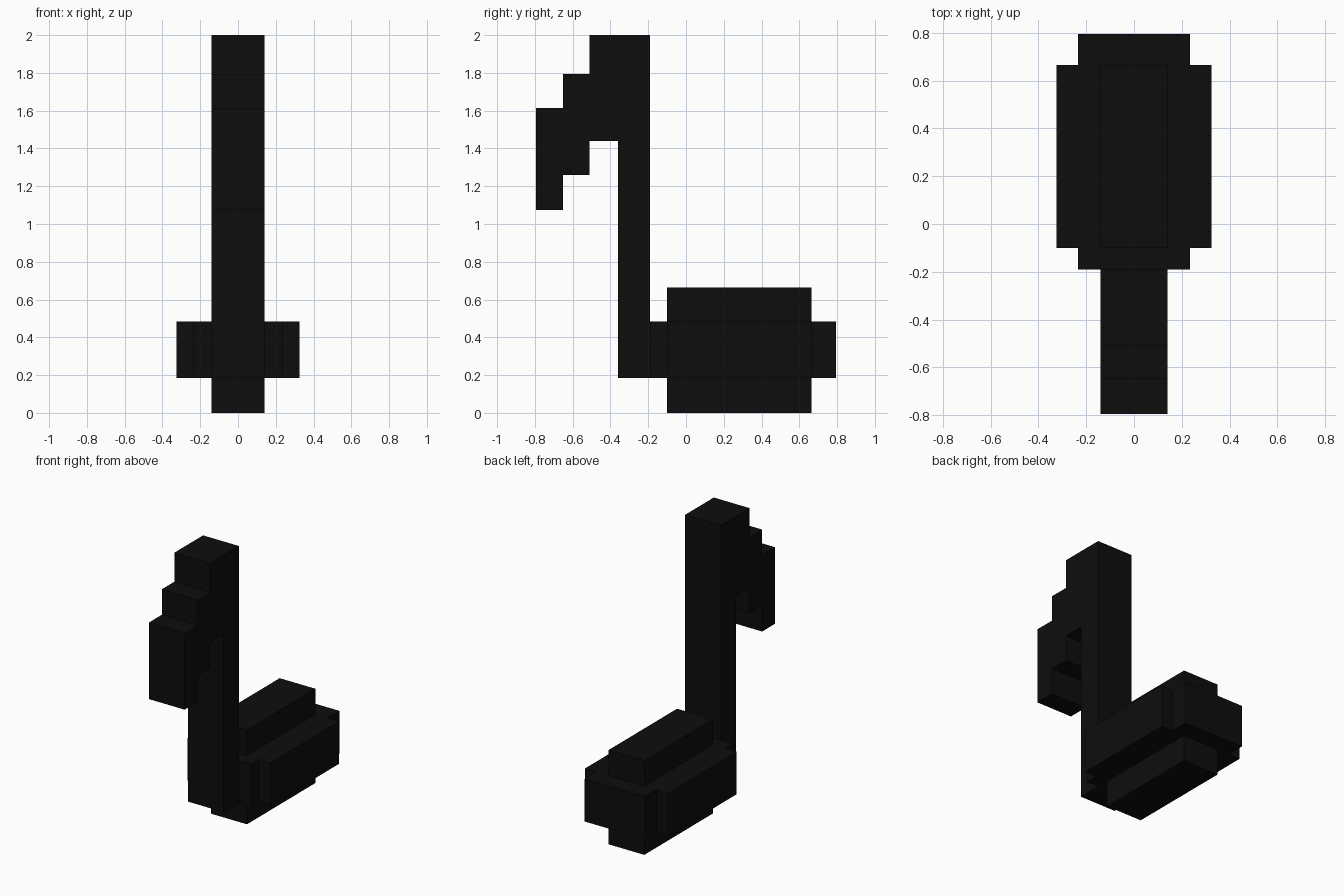
import bpy
import bmesh
from mathutils import Vector

if "Cube" in bpy.data.objects:
    bpy.data.objects.remove(bpy.data.objects["Cube"], do_unlink=True)

# Single near-black colour
black = bpy.data.materials.new("black")
black.use_nodes = True
colour = (0.004, 0.004, 0.004, 1)
black.diffuse_color = colour
black.node_tree.nodes["Principled BSDF"].inputs["Base Color"].default_value = colour


def extrude_outline(name, points, offset):
    """Make a flat-faced solid by sweeping a closed outline along offset."""
    bm = bmesh.new()
    face = bm.faces.new([bm.verts.new(p) for p in points])
    swept = bmesh.ops.extrude_face_region(bm, geom=[face], use_keep_orig=True)
    verts = [v for v in swept["geom"] if isinstance(v, bmesh.types.BMVert)]
    bmesh.ops.translate(bm, verts=verts, vec=Vector(offset))
    bmesh.ops.recalc_face_normals(bm, faces=bm.faces)
    mesh = bpy.data.meshes.new(name)
    bm.to_mesh(mesh)
    bm.free()
    mesh.materials.append(black)
    obj = bpy.data.objects.new(name, mesh)
    bpy.context.collection.objects.link(obj)
    return obj


half = 0.14                  # half width of stem, flag and ridges
front, back = -0.10, 0.665   # length of the widest part of the note head
low, high = 0.185, 0.485     # height range of the wide layer

# Stem and stepped flag: one side profile (y, z) swept across the width
profile = [(-0.19, low), (-0.19, 2), (-0.51, 2), (-0.51, 1.795),
           (-0.65, 1.795), (-0.65, 1.615), (-0.795, 1.615), (-0.795, 1.075),
           (-0.65, 1.075), (-0.65, 1.26), (-0.51, 1.26), (-0.51, 1.44),
           (-0.36, 1.44), (-0.36, low)]
extrude_outline("stem_and_flag", [(-half, y, z) for y, z in profile],
                (2 * half, 0, 0))

# Wide layer of the note head: half plan mirrored across x
side = [(0.235, -0.19), (0.235, front), (0.325, front),
        (0.325, back), (0.235, back), (0.235, 0.795)]
plan = side + [(-x, y) for x, y in reversed(side)]
extrude_outline("note_head", [(x, y, low) for x, y in plan], (0, 0, high - low))

# Narrow ridges above and below the wide layer
for name, bottom, top in (("head_upper_ridge", high, 0.665),
                          ("head_lower_ridge", 0, low)):
    corners = [(-half, front), (half, front), (half, back), (-half, back)]
    extrude_outline(name, [(x, y, bottom) for x, y in corners],
                    (0, 0, top - bottom))
